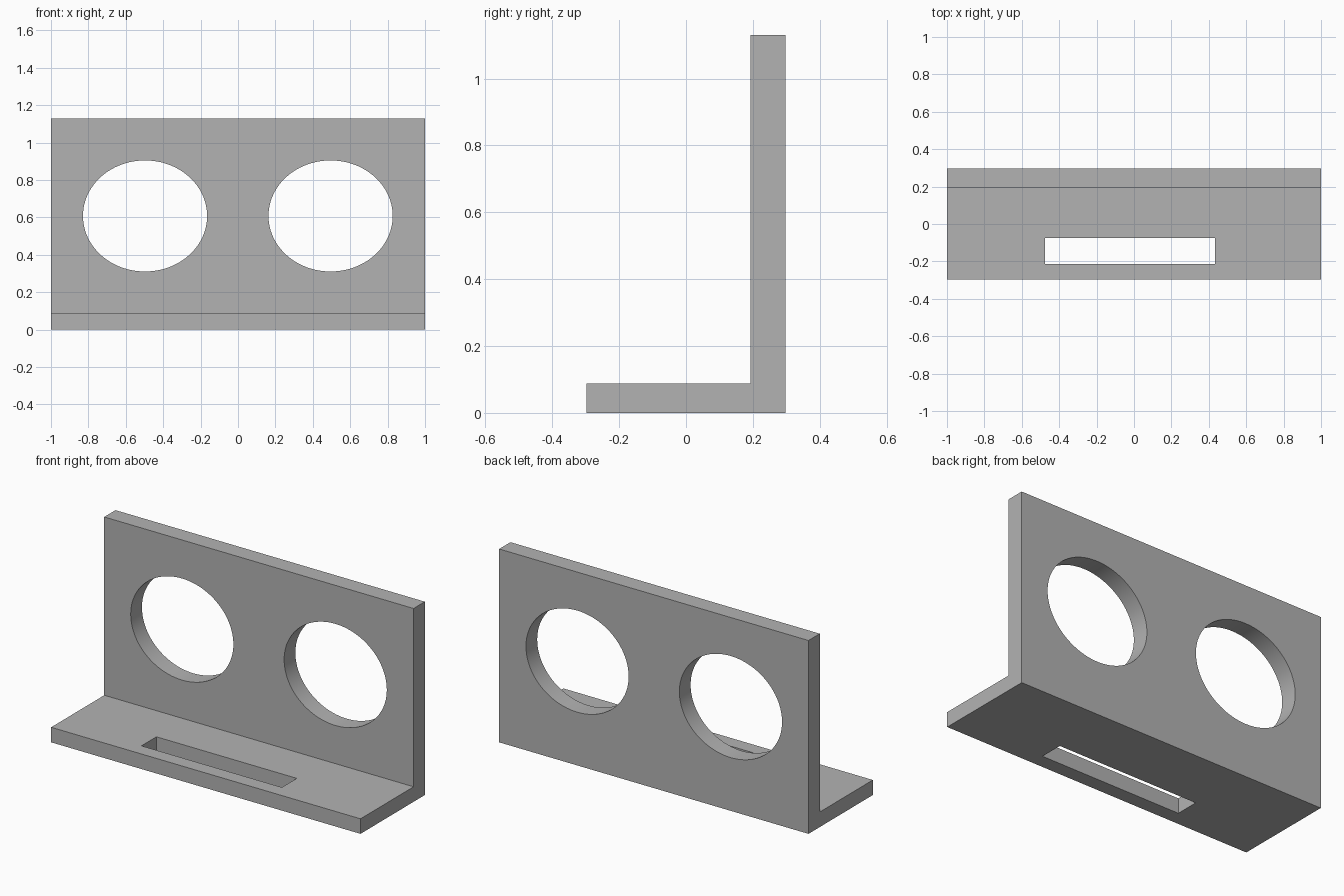
import bpy
import math

cube = bpy.data.objects.get("Cube")
if cube:
    bpy.data.objects.remove(cube, do_unlink=True)

grey = bpy.data.materials.new("plain grey")
grey.use_nodes = True
grey.diffuse_color = (0.45, 0.45, 0.45, 1)
grey.node_tree.nodes["Principled BSDF"].inputs["Base Color"].default_value = (0.45, 0.45, 0.45, 1)


def box(name, low, high):
    """Box between two opposite corners."""
    centre = [(a + b) / 2 for a, b in zip(low, high)]
    bpy.ops.mesh.primitive_cube_add(size=1, location=centre)
    ob = bpy.context.object
    ob.name = name
    ob.scale = [b - a for a, b in zip(low, high)]
    bpy.ops.object.transform_apply(location=False, rotation=False, scale=True)
    ob.data.materials.append(grey)
    return ob


def cut(target, cutter):
    """Cut one object out of another and drop the cutter."""
    mod = target.modifiers.new("cut", 'BOOLEAN')
    mod.object = cutter
    mod.solver = 'EXACT'
    bpy.context.view_layer.objects.active = target
    bpy.ops.object.modifier_apply(modifier=mod.name)
    bpy.data.objects.remove(cutter, do_unlink=True)


# L-shaped bracket: foot in front, wall at the back
WALL_FRONT, BACK = 0.193, 0.297
foot = box("foot_plate", (-1, -BACK, 0), (1, WALL_FRONT, 0.088))
wall = box("upright_wall", (-1, WALL_FRONT, 0), (1, BACK, 1.13))

# Slot through the foot
cut(foot, box("slot_cutter", (-0.475, -0.213, -0.1), (0.433, -0.075, 0.2)))

# Two oval openings through the wall
for x in (-0.497, 0.495):
    bpy.ops.mesh.primitive_cylinder_add(vertices=96, radius=1, depth=0.5,
                                        location=(x, 0.245, 0.608),
                                        rotation=(math.pi / 2, 0, 0))
    oval = bpy.context.object
    oval.name = "oval_cutter"
    oval.scale = (0.332, 0.297, 1)
    oval.data.materials.append(grey)
    cut(wall, oval)

# Smooth the rims, keep the edges sharp
bpy.ops.object.select_all(action='DESELECT')
wall.select_set(True)
bpy.context.view_layer.objects.active = wall
bpy.ops.object.shade_smooth_by_angle(angle=math.radians(30))
